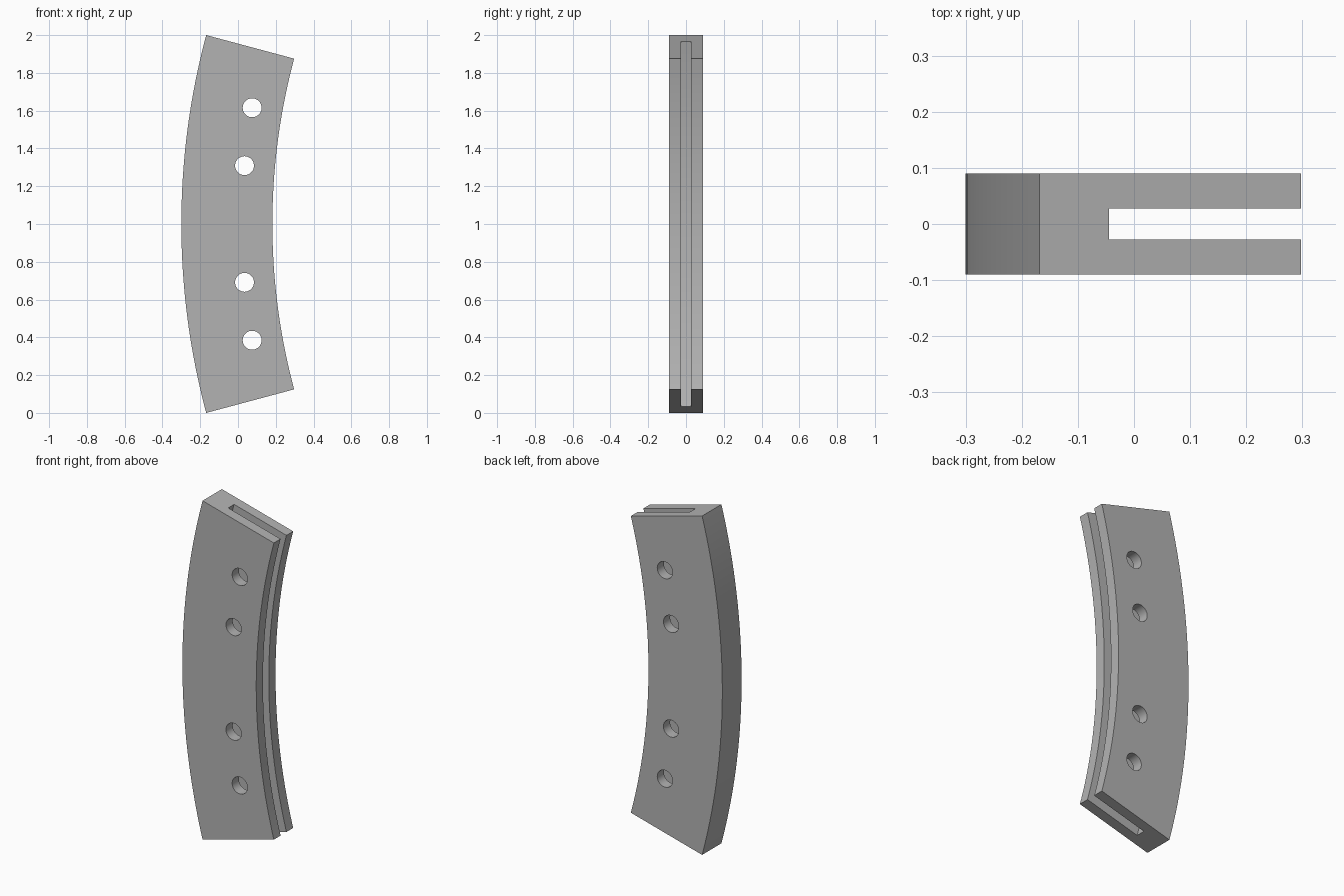
import bpy
import bmesh
from math import radians, sin, cos
from mathutils import Vector

cube = bpy.data.objects.get("Cube")
if cube:
    bpy.data.objects.remove(cube, do_unlink=True)

# Arc dimensions
CENTRE_X, CENTRE_Z = 3.564, 1.0
OUTER, INNER, SLOT_FLOOR = 3.864, 3.382, 3.736
HALF_DEPTH, HALF_SLOT = 0.09, 0.0275
HALF_ANGLE = radians(15)
HOLE_ARC, HOLE_RADIUS = 3.543, 0.05

grey = bpy.data.materials.new("plain grey")
grey.use_nodes = True
colour = (0.45, 0.45, 0.45, 1)
grey.diffuse_color = colour
grey.node_tree.nodes["Principled BSDF"].inputs["Base Color"].default_value = colour


def on_arc(radius, angle, y=0.0):
    return Vector((CENTRE_X - radius * cos(angle), y, CENTRE_Z + radius * sin(angle)))


# Curved body: U-shaped section swept along the arc
section = [(OUTER, -HALF_DEPTH), (INNER, -HALF_DEPTH), (INNER, -HALF_SLOT),
           (SLOT_FLOOR, -HALF_SLOT), (SLOT_FLOOR, HALF_SLOT), (INNER, HALF_SLOT),
           (INNER, HALF_DEPTH), (OUTER, HALF_DEPTH)]
STEPS = 48
bm = bmesh.new()
rings = []
for i in range(STEPS + 1):
    angle = HALF_ANGLE * (2 * i / STEPS - 1)
    rings.append([bm.verts.new(on_arc(r, angle, y)) for r, y in section])
for low, high in zip(rings, rings[1:]):
    for j in range(len(section)):
        k = (j + 1) % len(section)
        bm.faces.new((low[j], low[k], high[k], high[j]))
bm.faces.new(rings[0])
bm.faces.new(rings[-1])
bmesh.ops.recalc_face_normals(bm, faces=bm.faces)
mesh = bpy.data.meshes.new("slotted_arc_body")
bm.to_mesh(mesh)
bm.free()
mesh.materials.append(grey)
body = bpy.data.objects.new("slotted_arc_body", mesh)
bpy.context.collection.objects.link(body)

# Bolt holes through both cheeks
for degrees in (-10, -5, 5, 10):
    bpy.ops.mesh.primitive_cylinder_add(
        vertices=48, radius=HOLE_RADIUS, depth=0.5,
        location=on_arc(HOLE_ARC, radians(degrees)), rotation=(radians(90), 0, 0))
    cutter = bpy.context.object
    cutter.name = "hole_cutter"
    cutter.data.materials.append(grey)
    cut = body.modifiers.new("bolt_hole", "BOOLEAN")
    cut.operation = "DIFFERENCE"
    cut.solver = "EXACT"
    cut.object = cutter
    bpy.ops.object.select_all(action="DESELECT")
    body.select_set(True)
    bpy.context.view_layer.objects.active = body
    bpy.ops.object.modifier_apply(modifier=cut.name)
    bpy.data.objects.remove(cutter, do_unlink=True)

bpy.ops.object.shade_smooth_by_angle(angle=radians(30))
